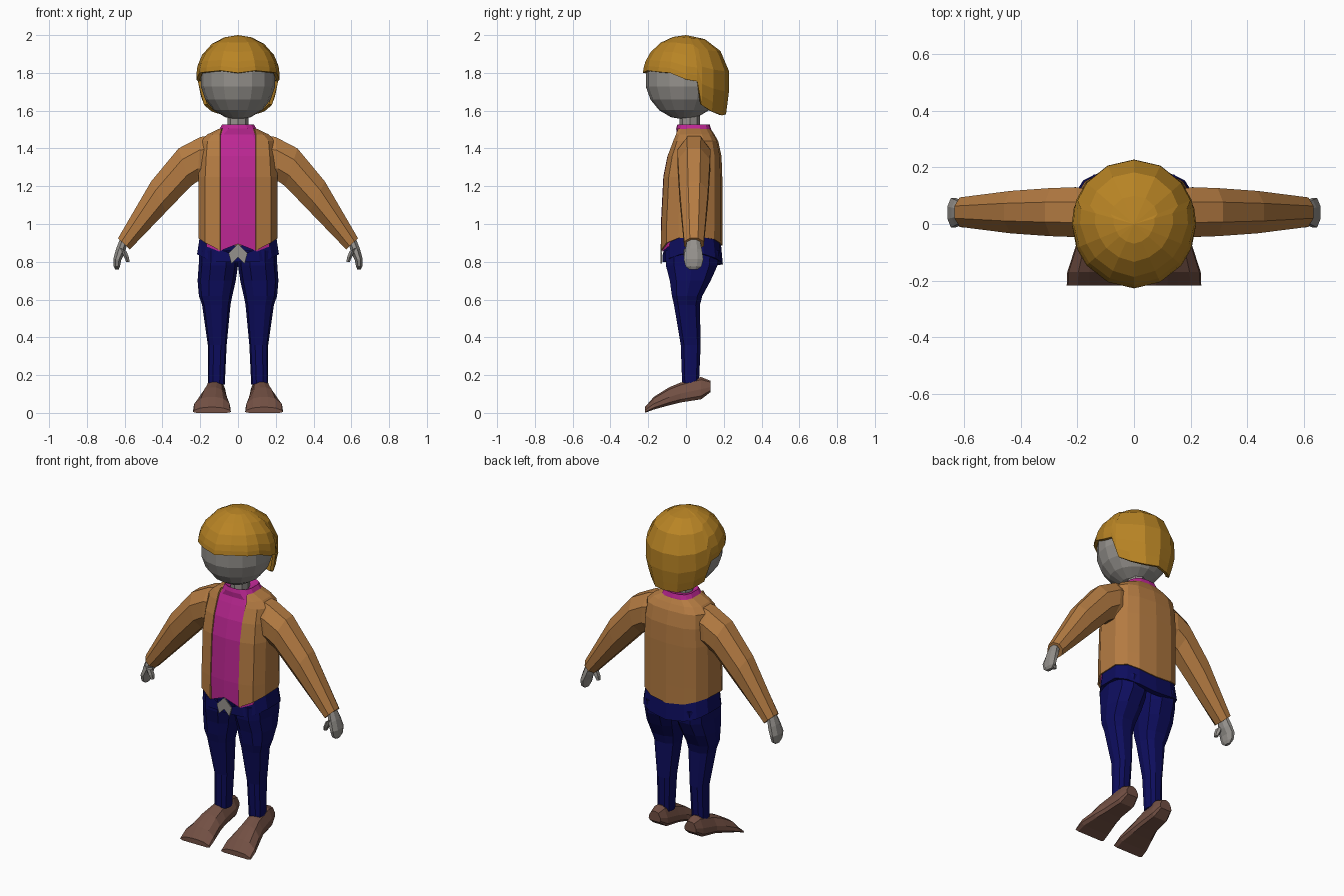
import bpy, bmesh, math
from mathutils import Vector

if "Cube" in bpy.data.objects:
    bpy.data.objects.remove(bpy.data.objects["Cube"])


def mat(name, rgb):
    m = bpy.data.materials.new(name)
    m.diffuse_color = (*rgb, 1)
    m.use_nodes = True
    m.node_tree.nodes["Principled BSDF"].inputs["Base Color"].default_value = m.diffuse_color
    return m


SKIN = mat("grey skin", (0.30, 0.285, 0.265))
HAIR = mat("golden hair", (0.48, 0.23, 0.018))
JACKET = mat("tan jacket", (0.46, 0.20, 0.055))
SHIRT = mat("magenta shirt", (0.50, 0.02, 0.29))
PANTS = mat("navy trousers", (0.004, 0.004, 0.11))
SHOE = mat("brown shoe", (0.17, 0.08, 0.057))


def loft(name, rings, material, closed=True, mirror=True, thick=0):
    """Skin a list of equal-length rings; closed rings get end caps."""
    bm = bmesh.new()
    vs = [[bm.verts.new(p) for p in r] for r in rings]
    n = len(vs[0])
    for a, b in zip(vs, vs[1:]):
        for i in range(n if closed else n - 1):
            j = (i + 1) % n
            bm.faces.new((a[i], a[j], b[j], b[i]))
    if closed:
        bm.faces.new(vs[0])
        bm.faces.new(vs[-1])
    bmesh.ops.remove_doubles(bm, verts=bm.verts, dist=0.0005)
    bmesh.ops.recalc_face_normals(bm, faces=bm.faces)
    if not closed:  # open half shells: make sure they face away from the axis
        s = 0
        for f in bm.faces:
            c = f.calc_center_median()
            s += f.normal.dot(Vector((c.x, c.y - 0.02, 0))) * f.calc_area()
        if s < 0:
            bmesh.ops.reverse_faces(bm, faces=bm.faces)
    me = bpy.data.meshes.new(name)
    bm.to_mesh(me)
    bm.free()
    me.materials.append(material)
    ob = bpy.data.objects.new(name, me)
    bpy.context.collection.objects.link(ob)
    if mirror:
        md = ob.modifiers.new("mirror", 'MIRROR')
        md.use_clip = True
    if thick:
        md = ob.modifiers.new("thickness", 'SOLIDIFY')
        md.thickness = thick
        md.offset = -1
    return ob


def power(v, e):
    return math.copysign(abs(v) ** e, v) if abs(v) > 1e-6 else 0.0


def half(w, yf, yb, zs, angles, e=0.72, edge=None):
    """Half of a rounded-box section from front to back; zs is one z or one per column."""
    cy, ry, pts = (yf + yb) / 2, (yb - yf) / 2, []
    for i, a in enumerate(angles):
        t = math.radians(a)
        x, y = w * power(math.cos(t), e), cy + ry * power(math.sin(t), e)
        if edge and i == 0:
            x = edge
        pts.append((x, y, zs[i] if isinstance(zs, (list, tuple)) else zs))
    return pts


def oval(x0, x1, yf, yb, z, n=10, e=0.8):
    pts = []
    for i in range(n):
        t = 2 * math.pi * i / n
        pts.append(((x0 + x1) / 2 + (x1 - x0) / 2 * power(math.cos(t), e),
                    (yf + yb) / 2 + (yb - yf) / 2 * power(math.sin(t), e), z))
    return pts


def limb(sections, cy, n=8):
    """Rings spanned by a top (x, z), a bottom (x, z) and a half depth in y."""
    rings = []
    for (xt, zt), (xb, zb), d in sections:
        ring = []
        for i in range(n):
            t = 2 * math.pi * (i + 0.5) / n
            c = math.cos(t) / math.cos(math.pi / n)
            s = math.sin(t) / math.cos(math.pi / n)
            ring.append(((xt + xb) / 2 + (xt - xb) / 2 * c, cy + d * s,
                         (zt + zb) / 2 + (zt - zb) / 2 * c))
        rings.append(ring)
    return rings


# Head and neck
bpy.ops.mesh.primitive_uv_sphere_add(segments=16, ring_count=9, location=(0, -0.01, 1.765))
head = bpy.context.object
head.name = "head"
head.scale = (0.2, 0.206, 0.212)
head.data.materials.append(SKIN)
loft("neck", [oval(-.055, .055, -.035, .075, z, 8, 1) for z in (1.46, 1.6)], SKIN, mirror=False)

# Hair: dome whose lower edge dips from the fringe to the nape
edge = [(-90, 1.80), (-65, 1.812), (-40, 1.805), (-22, 1.80), (0, 1.765),
        (15, 1.755), (22, 1.63), (40, 1.595), (65, 1.575), (90, 1.58)]
rings = []
for s in (0, .05, .2, .45, .7, .87, 1):
    ring = []
    for a, zb in edge:
        t = math.radians(a)
        z = 2 - (2 - zb) * s
        r = math.sqrt(max(0, 1 - ((z - 1.79) / .21) ** 2)) if z > 1.79 else 1
        low = max(0, 1.70 - z)
        x = .22 * r * math.cos(t) * (1 - 1.7 * low)
        ring.append((x if abs(x) > 1e-5 else 0, .228 * r * math.sin(t) * (1 - .6 * low), z))
    rings.append(ring)
loft("hair", rings, HAIR, closed=False, thick=0.018)

# Torso sections: z, half width, front y, back y
body = [(1.0, .215, -.145, .192), (1.25, .215, -.132, .192), (1.36, .208, -.11, .188),
        (1.44, .2, -.078, .17), (1.475, .165, -.062, .15), (1.505, .10, -.05, .13)]

# Jacket, open down the front
ang = [-62, -42, -15, 15, 42, 66, 90]
hem = [.86, .90, .925, .93, .92, .90, .885]
rings = [half(.215, -.147, .192, hem, ang, edge=.095)]
rings += [half(w, f, b, z, ang, edge=.095 if w > .11 else .088) for z, w, f, b in body]
loft("jacket", rings, JACKET, closed=False, thick=0.008)

# Shirt with raised front notch and collar
ang2 = [-90, -68] + ang[1:]
hem2 = [.895, .855, .88, .9, .9, .9, .9, .9]
rings = [half(.203, -.132, .18, hem2, ang2)]
rings += [half(w - .012, f + .012, b - .012, z, ang2) for z, w, f, b in body[:-1]]
rings += [half(.10, -.052, .132, 1.505, ang2), half(.085, -.045, .125, 1.528, ang2),
          half(.045, -.02, .06, 1.51, ang2)]
loft("shirt", rings, SHIRT, closed=False)

# Sleeves
loft("sleeve", limb([((.12, 1.475), (.15, 1.22), .075), ((.2, 1.46), (.215, 1.225), .088),
                     ((.315, 1.40), (.25, 1.20), .085), ((.46, 1.225), (.38, 1.065), .075),
                     ((.635, .925), (.573, .865), .052)], .042), JACKET)

# Hands and thumbs
loft("hand", limb([((.625, .92), (.59, .88), .035), ((.645, .87), (.60, .845), .045),
                   ((.66, .815), (.618, .81), .052), ((.658, .775), (.625, .775), .042),
                   ((.65, .758), (.632, .758), .02)], .04), SKIN)
loft("thumb", limb([((.625, .875), (.59, .855), .02), ((.608, .835), (.578, .825), .02),
                    ((.592, .80), (.574, .80), .012)], .01, 6), SKIN)

# Trouser waist: lower edge drops at the back
ang3 = [-90, -66, -42, -15, 15, 42, 66, 90]
top = [.83, .87, .92, .95, .95, .94, .93, .93]
low = [.80, .80, .82, .84, .84, .82, .80, .785]
rings = [half(.205, -.125, .182, top, ang3), half(.222, -.125, .195, low, ang3),
         half(.19, -.10, .165, [z - .002 for z in low], ang3)]
loft("trouser_waist", rings, PANTS, closed=False)

# Trouser legs
loft("trouser_leg", [oval(*s) for s in (
    (0, .205, -.115, .18, .86), (0, .208, -.112, .172, .78), (.012, .214, -.09, .135, .70),
    (.03, .207, -.078, .09, .62), (.04, .19, -.066, .076, .57), (.06, .16, -.03, .08, .36),
    (.07, .16, -.022, .07, .15))], PANTS)

# Bare patch between shirt and trousers
patch = [(0, .895), (.05, .845), (.035, .79), (0, .825)]
loft("midriff_patch", [[(x, y, z) for x, z in patch] for y in (-.134, -.127)], SKIN)

# Shoes: y, centre x, half width, bottom z, top z
outline = [(-.8, 0), (.8, 0), (1, .15), (.95, .45), (.6, .88), (.2, 1),
           (-.2, 1), (-.6, .88), (-.95, .45), (-1, .15)]
loft("shoe", [[(cx + hw * u, y, zb + (zt - zb) * v) for u, v in outline]
              for y, cx, hw, zb, zt in (
    (.13, .12, .04, .11, .17), (.08, .12, .055, .072, .19), (-.03, .125, .065, .055, .16),
    (-.09, .132, .078, .04, .135), (-.17, .138, .098, .018, .085),
    (-.218, .138, .1, 0, .03))], SHOE)
